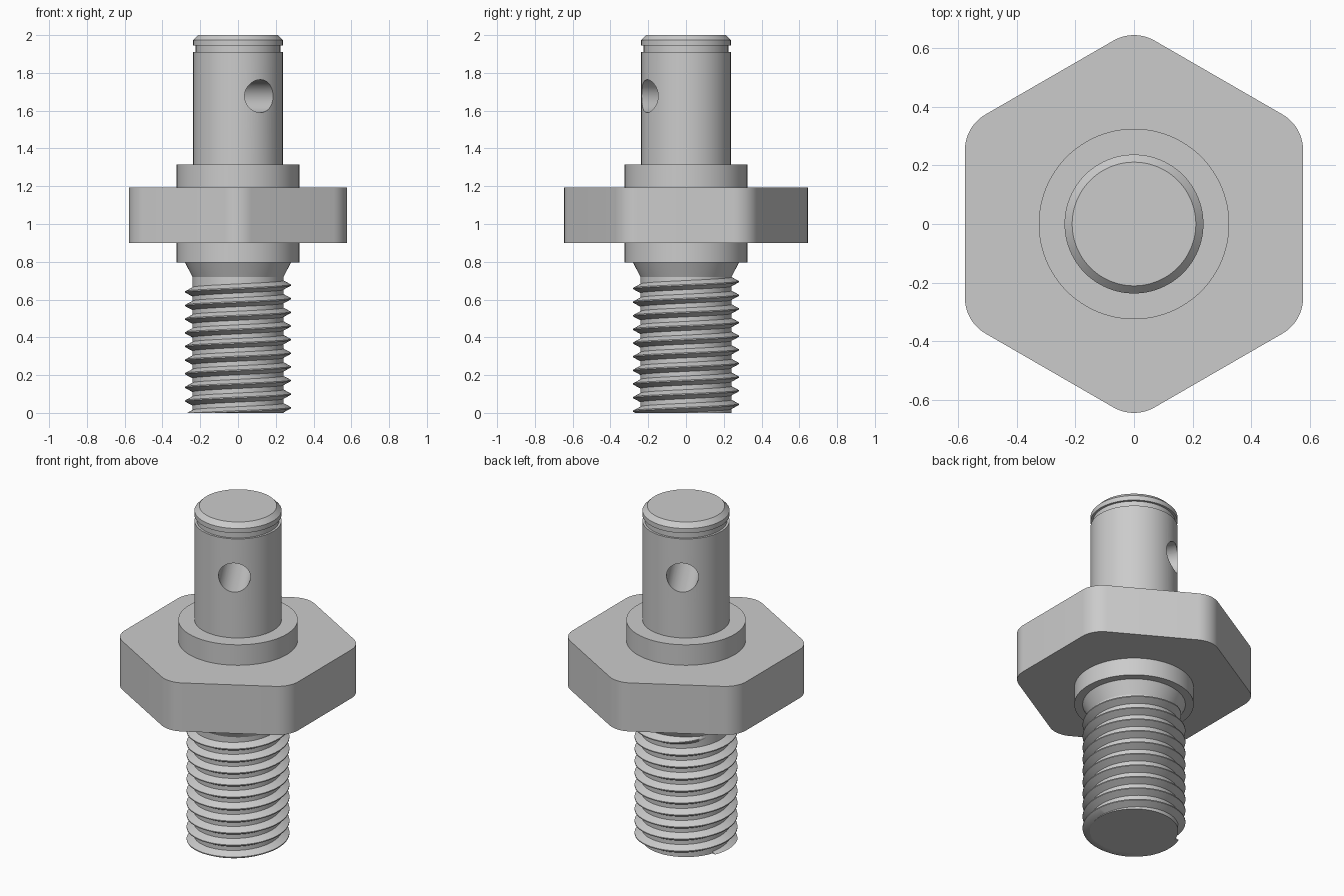
import bpy, bmesh
from math import sin, cos, tan, pi, radians
from mathutils import Vector, Matrix

if "Cube" in bpy.data.objects:
    bpy.data.objects.remove(bpy.data.objects["Cube"])

SEGS = 96


def finish(name, bm, angle=30):
    bmesh.ops.recalc_face_normals(bm, faces=bm.faces)
    mesh = bpy.data.meshes.new(name)
    bm.to_mesh(mesh)
    bm.free()
    obj = bpy.data.objects.new(name, mesh)
    bpy.context.collection.objects.link(obj)
    smooth(obj, angle)
    return obj


def smooth(obj, angle=30):
    bpy.ops.object.select_all(action='DESELECT')
    obj.select_set(True)
    bpy.context.view_layer.objects.active = obj
    bpy.ops.object.shade_smooth_by_angle(angle=radians(angle))


def lathe(name, profile):
    """Closed solid turned about z from (radius, z) points, bottom to top."""
    bm = bmesh.new()
    rings = [[bm.verts.new((r * cos(2 * pi * i / SEGS), r * sin(2 * pi * i / SEGS), z))
              for i in range(SEGS)] for r, z in profile]
    for a, b in zip(rings, rings[1:]):
        for i in range(SEGS):
            j = (i + 1) % SEGS
            bm.faces.new((a[i], a[j], b[j], b[i]))
    bm.faces.new(rings[0][::-1])
    bm.faces.new(rings[-1])
    return finish(name, bm, 20)


# Pin with retaining groove and chamfered tip
pin = lathe("pin", [(0.237, 1.25), (0.237, 1.91), (0.224, 1.91), (0.224, 1.945),
                    (0.237, 1.945), (0.237, 1.973), (0.211, 2.0)])

# Cross hole drilled right through the pin, 30 degrees off the front
direction = Vector((sin(radians(30)), -cos(radians(30)), 0))
bm = bmesh.new()
bmesh.ops.create_cone(bm, cap_ends=True, segments=64, radius1=0.087, radius2=0.087, depth=1,
                      matrix=Matrix.Translation((0, 0, 1.677))
                      @ direction.to_track_quat('Z', 'Y').to_matrix().to_4x4())
drill = finish("hole_cutter", bm)
drill.hide_render = True
cut = pin.modifiers.new("cross_hole", 'BOOLEAN')
cut.operation = 'DIFFERENCE'
cut.solver = 'EXACT'
cut.object = drill
bpy.context.view_layer.objects.active = pin
bpy.ops.object.modifier_apply(modifier=cut.name)
bpy.data.objects.remove(drill)
smooth(pin, 20)

# Collar showing above and below the hexagon
lathe("collar", [(0.325, 0.795), (0.325, 1.315)])

# Hexagon flange with rounded corners
FLAT, FILLET, STEPS = 0.577, 0.14, 10
bm = bmesh.new()
outline = []
for k in range(6):
    corner = radians(30 + 60 * k)
    d = (FLAT - FILLET) / cos(radians(30))
    for s in range(STEPS + 1):
        a = corner + radians(-30 + 60 * s / STEPS)
        outline.append(bm.verts.new((d * cos(corner) + FILLET * cos(a),
                                     d * sin(corner) + FILLET * sin(a), 0.9)))
base = bm.faces.new(outline)
top = bmesh.ops.extrude_face_region(bm, geom=[base], use_keep_orig=True)
bmesh.ops.translate(bm, vec=(0, 0, 0.292),
                    verts=[g for g in top["geom"] if isinstance(g, bmesh.types.BMVert)])
finish("hex_flange", bm)

# Shank core with flared neck
lathe("shank", [(0.241, 0), (0.241, 0.72), (0.28, 0.795), (0.28, 0.85)])

# Right-handed thread, trimmed flush with the bottom
PITCH, Z0, START, END, PER_TURN = 0.0722, 0.027, -0.55, 9.45, 72
section = [(0.232, -0.029), (0.28, -0.003), (0.28, 0.003), (0.232, 0.029)]
bm = bmesh.new()
rows = []
for i in range(round((END - START) * PER_TURN) + 1):
    turn = START + i / PER_TURN
    a = 2 * pi * turn
    fade = min(1, (END - turn) / 0.15)
    rows.append([bm.verts.new(((0.232 + (r - 0.232) * fade) * cos(a),
                               (0.232 + (r - 0.232) * fade) * sin(a),
                               Z0 + PITCH * turn + dz)) for r, dz in section])
for p, q in zip(rows, rows[1:]):
    for i in range(4):
        j = (i + 1) % 4
        bm.faces.new((p[i], p[j], q[j], q[i]))
bm.faces.new(rows[0])
bm.faces.new(rows[-1][::-1])
bmesh.ops.recalc_face_normals(bm, faces=bm.faces)
bmesh.ops.bisect_plane(bm, geom=bm.verts[:] + bm.edges[:] + bm.faces[:],
                       plane_co=(0, 0, 0), plane_no=(0, 0, 1), clear_inner=True)
bmesh.ops.holes_fill(bm, edges=[e for e in bm.edges if e.is_boundary], sides=0)
finish("thread", bm)
